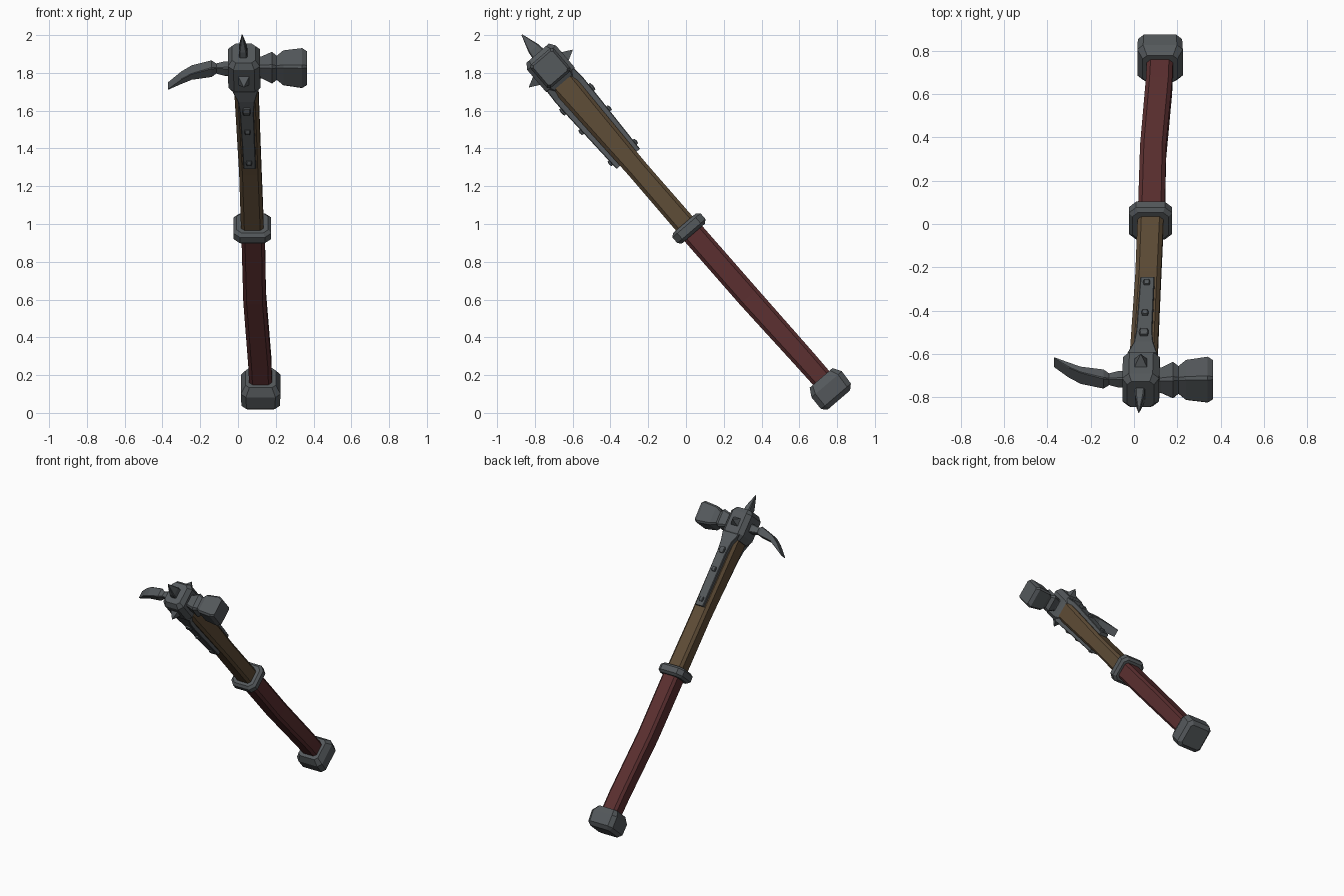
import bpy, bmesh, math
from mathutils import Matrix, Vector

# Weapon frame: x sideways, y across the shaft, z along the shaft; then leaned about x
LEAN = Matrix.Rotation(math.radians(40.6), 4, 'X')
T = 0.643   # shaft centre line in the weapon frame (y)


def material(name, rgb):
    m = bpy.data.materials.new(name)
    m.diffuse_color = (*rgb, 1)
    return m


metal = material("dark_steel", (0.09, 0.1, 0.107))
wood = material("brown_wood", (0.112, 0.072, 0.037))
leather = material("red_leather", (0.103, 0.028, 0.029))


def loft(name, mat, rings, axis='Z'):
    """Skin chamfered rectangles: (centre, half_a, half_b, chamfer).
    axis Z: a = x, b = y.  axis X: a = z, b = y."""
    bm = bmesh.new()
    loops = []
    for c, a, b, k in rings:
        pts = [(a, b - k), (a - k, b), (k - a, b), (-a, b - k),
               (-a, k - b), (k - a, -b), (a - k, -b), (a, k - b)]
        if axis == 'Z':
            co = [Vector(c) + Vector((p, q, 0)) for p, q in pts]
        else:
            co = [Vector(c) + Vector((0, q, p)) for p, q in pts]
        loops.append([bm.verts.new(v) for v in co])
    for r0, r1 in zip(loops, loops[1:]):
        for i in range(8):
            j = (i + 1) % 8
            bm.faces.new((r0[i], r0[j], r1[j], r1[i]))
    bm.faces.new(loops[0])
    bm.faces.new(loops[-1])
    return finish(name, mat, bm)


def finish(name, mat, bm):
    bmesh.ops.remove_doubles(bm, verts=bm.verts, dist=0.0003)
    bmesh.ops.recalc_face_normals(bm, faces=bm.faces)
    bm.transform(LEAN)
    me = bpy.data.meshes.new(name)
    bm.to_mesh(me)
    bm.free()
    me.materials.append(mat)
    ob = bpy.data.objects.new(name, me)
    bpy.context.collection.objects.link(ob)
    return ob


# Pommel
loft("pommel", metal, [((.12, .659, -.475), .08, .078, .015),
                       ((.12, .660, -.45), .102, .104, .027),
                       ((.12, .664, -.37), .105, .106, .027),
                       ((.12, .664, -.325), .08, .08, .02)])

# Leather grip with a slight bend
loft("grip", leather, [((.12, .664, -.36), .06, .056, .018),
                       ((.115, .662, -.2), .061, .058, .018),
                       ((.088, .652, .25), .06, .062, .018),
                       ((.08, .647, .72), .062, .062, .018)])

# Collar between grip and shaft
loft("collar", metal, [((.076, .648, .695), .083, .08, .025),
                       ((.076, .648, .712), .1, .098, .034),
                       ((.076, .648, .752), .1, .098, .034),
                       ((.076, .648, .768), .083, .08, .025)])

# Wooden shaft
loft("shaft", wood, [((.077, .646, .72), .06, .058, .018),
                     ((.065, .644, 1.15), .059, .056, .018),
                     ((.042, T, 1.78), .064, .07, .018)])

# Head block
loft("head_block", metal, [((.035, T, 1.735), .062, .075, .02),
                           ((.034, T, 1.775), .085, .1, .03),
                           ((.031, T, 1.925), .085, .1, .03),
                           ((.03, T, 1.957), .062, .078, .02)])

# Hammer side
loft("hammer", metal, [((.1, T, 1.858), .046, .046, .01),
                       ((.125, T, 1.858), .046, .046, .01),
                       ((.18, T, 1.856), .066, .066, .014),
                       ((.205, T, 1.855), .05, .05, .01),
                       ((.24, T, 1.855), .071, .071, .012),
                       ((.34, T, 1.853), .081, .081, .013),
                       ((.365, T, 1.853), .068, .068, .01)], 'X')

# Curved pick side
loft("pick", metal, [((-.03, T, 1.85), .03, .03, .006),
                     ((-.07, T, 1.85), .03, .03, .006),
                     ((-.115, T, 1.85), .021, .021, .004),
                     ((-.14, T, 1.849), .033, .034, .005),
                     ((-.245, T, 1.822), .022, .036, .003),
                     ((-.3, T, 1.786), .018, .033, .003),
                     ((-.37, T, 1.728), .003, .028, .001)], 'X')

# Top spike
loft("top_spike", metal, [((.028, T, 1.94), .023, .04, .006),
                          ((.026, T, 1.99), .021, .034, .006),
                          ((.022, T, 2.085), .002, .003, .001)])

# Front and back: straps, rivets and side spikes
for side, sign in (("front", -1), ("back", 1)):
    def y(d):
        return T + sign * d
    loft(side + "_strap", metal, [((.062, y(.065), 1.22), .033, .017, .004),
                                  ((.047, y(.078), 1.62), .037, .019, .004),
                                  ((.044, y(.08), 1.70), .045, .019, .004),
                                  ((.038, y(.075), 1.77), .068, .02, .004)])
    for i, (s, h, r) in enumerate(((1.265, .087, .016), (1.49, .097, .016), (1.635, .102, .022))):
        x = .06 - (s - 1.22) * .035
        loft(f"{side}_rivet_{i + 1}", metal, [((x, y(h - .02), s - r), r * .8, .026, .004),
                                              ((x, y(h - .02), s), r, .03, .005),
                                              ((x, y(h - .02), s + r), r * .8, .026, .004)])
    bm = bmesh.new()
    m = (Matrix.Translation((.031, y(.122), 1.85)) @ Matrix.Rotation(-sign * math.pi / 2, 4, 'X')
         @ Matrix.Rotation(math.pi / 4, 4, 'Z'))
    bmesh.ops.create_cone(bm, cap_ends=True, segments=4, radius1=.046, radius2=.002, depth=.06, matrix=m)
    finish(side + "_spike", metal, bm)
